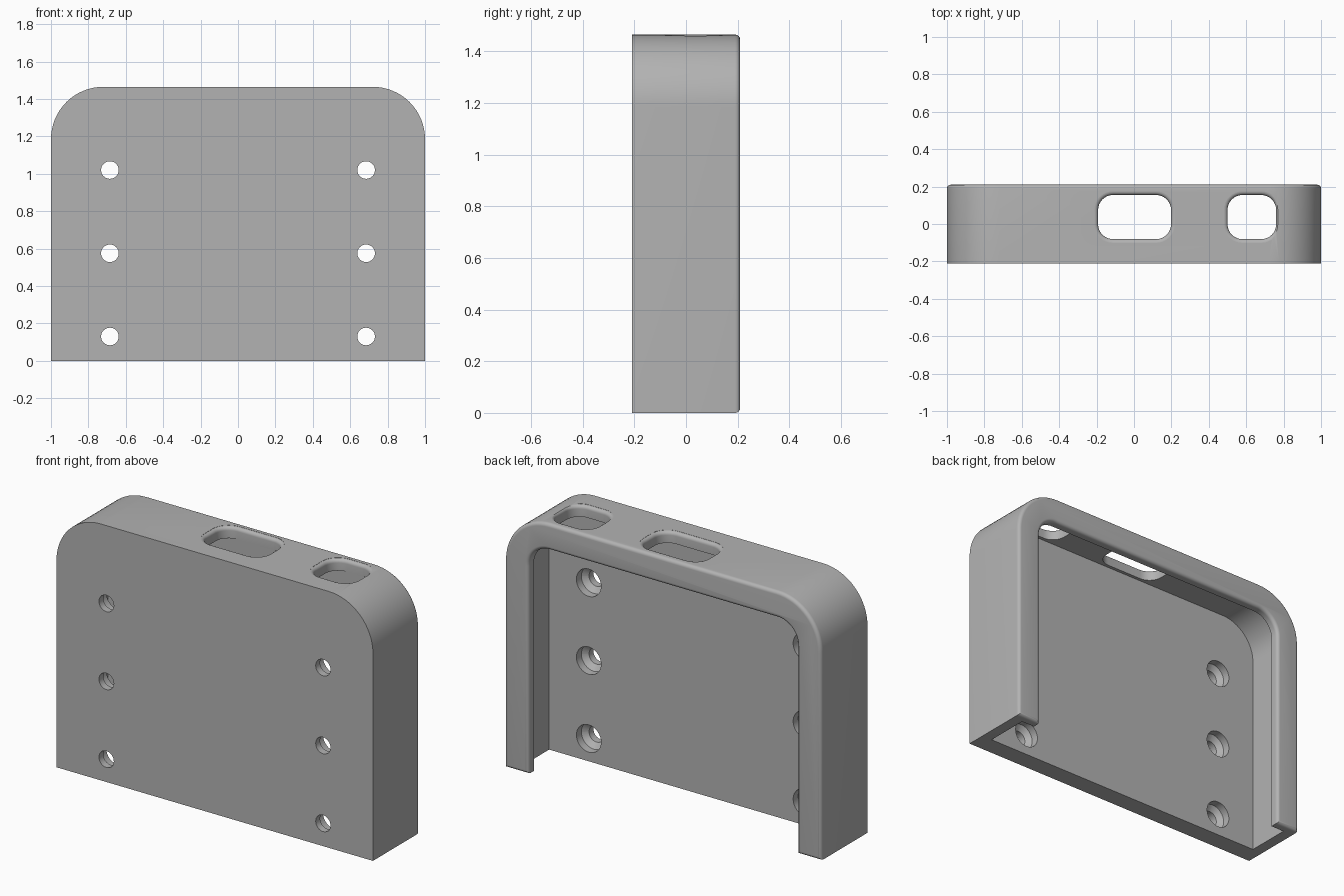
import bpy
import bmesh
from math import sin, cos, pi, radians
from mathutils import Vector

if "Cube" in bpy.data.objects:
    bpy.data.objects.remove(bpy.data.objects["Cube"])

# Main dimensions
TOP, DEPTH, CORNER = 1.465, 0.21, 0.28
WALL, LIP, ROUND = 0.065, 0.15, 0.02
FLOOR, LIP_BACK = -0.10, 0.16

gray = bpy.data.materials.new("plain gray")
gray.use_nodes = True
gray.diffuse_color = (0.45, 0.45, 0.45, 1)
gray.node_tree.nodes["Principled BSDF"].inputs["Base Color"].default_value = gray.diffuse_color


def arc(cx, cy, r, start, steps=16):
    """Quarter circle, counter-clockwise."""
    return [(cx + r * cos(start + pi / 2 * i / steps),
             cy + r * sin(start + pi / 2 * i / steps)) for i in range(steps + 1)]


def arch(inset, bottom):
    """Outline with two rounded top corners, shrunk by inset."""
    half, top, r = 1 - inset, TOP - inset, CORNER - inset
    return ([(-half, bottom), (half, bottom)]
            + arc(half - r, top - r, r, 0) + arc(r - half, top - r, r, pi / 2))


def rounded_slot(cx, cy, w, h, r):
    """Rounded rectangle outline."""
    x, y = w / 2 - r, h / 2 - r
    corners = [(x, y), (-x, y), (-x, -y), (x, -y)]
    return [p for k, (a, b) in enumerate(corners)
            for p in arc(cx + a, cy + b, r, k * pi / 2, 8)]


def loft(name, sections, place):
    """Closed solid through a list of (outline, level) sections."""
    bm = bmesh.new()
    rings = [[bm.verts.new(place(a, b, level)) for a, b in outline]
             for outline, level in sections]
    count = len(rings[0])
    for low, high in zip(rings, rings[1:]):
        for i in range(count):
            j = (i + 1) % count
            bm.faces.new((low[i], low[j], high[j], high[i]))
    bm.faces.new(rings[0])
    bm.faces.new(rings[-1])
    bmesh.ops.recalc_face_normals(bm, faces=bm.faces)
    mesh = bpy.data.meshes.new(name)
    bm.to_mesh(mesh)
    bm.free()
    mesh.materials.append(gray)
    obj = bpy.data.objects.new(name, mesh)
    bpy.context.collection.objects.link(obj)
    return obj


def along_y(a, b, level):
    return Vector((a, level, b))


def along_z(a, b, level):
    return Vector((a, b, level))


# Steps of a quarter-round edge: (outward growth, distance below the surface)
fillet = [(ROUND * (1 - cos(t * pi / 12)), ROUND * (1 - sin(t * pi / 12))) for t in range(7)]

# Solid housing with a rounded back edge
housing = loft("housing", [(arch(0, 0), -DEPTH)]
               + [(arch(g, g), DEPTH - d) for g, d in fillet], along_y)

# Pocket behind the front plate, open at the bottom
cutters = [loft("pocket_cutter", [(arch(WALL, -0.2), FLOOR),
                                  (arch(WALL, -0.2), LIP_BACK)], along_y)]

# Back opening that leaves a rounded lip
opening = [(arch(LIP, -0.2), 0.0)]
opening += [(arch(LIP - g, -0.2), DEPTH - d) for g, d in fillet]
opening += [(arch(LIP - ROUND, -0.2), DEPTH + 0.1)]
cutters.append(loft("opening_cutter", opening, along_y))

# Two slots through the top wall with rounded rims
for cx, width in ((0.003, 0.39), (0.63, 0.26)):
    def slot(grow):
        return rounded_slot(cx, 0.037, width + 2 * grow, 0.236 + 2 * grow, 0.08 + grow)
    sections = [(slot(0), TOP - 0.15)]
    sections += [(slot(g), TOP - d - 0.001) for g, d in fillet]
    sections += [(slot(ROUND), TOP + 0.1)]
    cutters.append(loft("slot_cutter", sections, along_z))

# Six countersunk screw holes in the front plate
for side in (-1, 1):
    for row in range(3):
        x, z = side * 0.685, 0.13 + 0.445 * row
        steps = [(0.047, -0.3), (0.047, -0.17), (0.078, -0.145), (0.078, -0.05)]
        cutters.append(loft("screw_cutter", [
            (rounded_slot(x, z, 2 * r, 2 * r, r * 0.999), y) for r, y in steps], along_y))

# Cut everything out of the housing
bpy.context.view_layer.objects.active = housing
housing.select_set(True)
for cutter in cutters:
    cutter.hide_render = True
    cut = housing.modifiers.new("cut", "BOOLEAN")
    cut.operation = "DIFFERENCE"
    cut.solver = "EXACT"
    cut.object = cutter
    bpy.ops.object.modifier_apply(modifier=cut.name)
    bpy.data.objects.remove(cutter)

bpy.ops.object.shade_smooth_by_angle(angle=radians(30))
